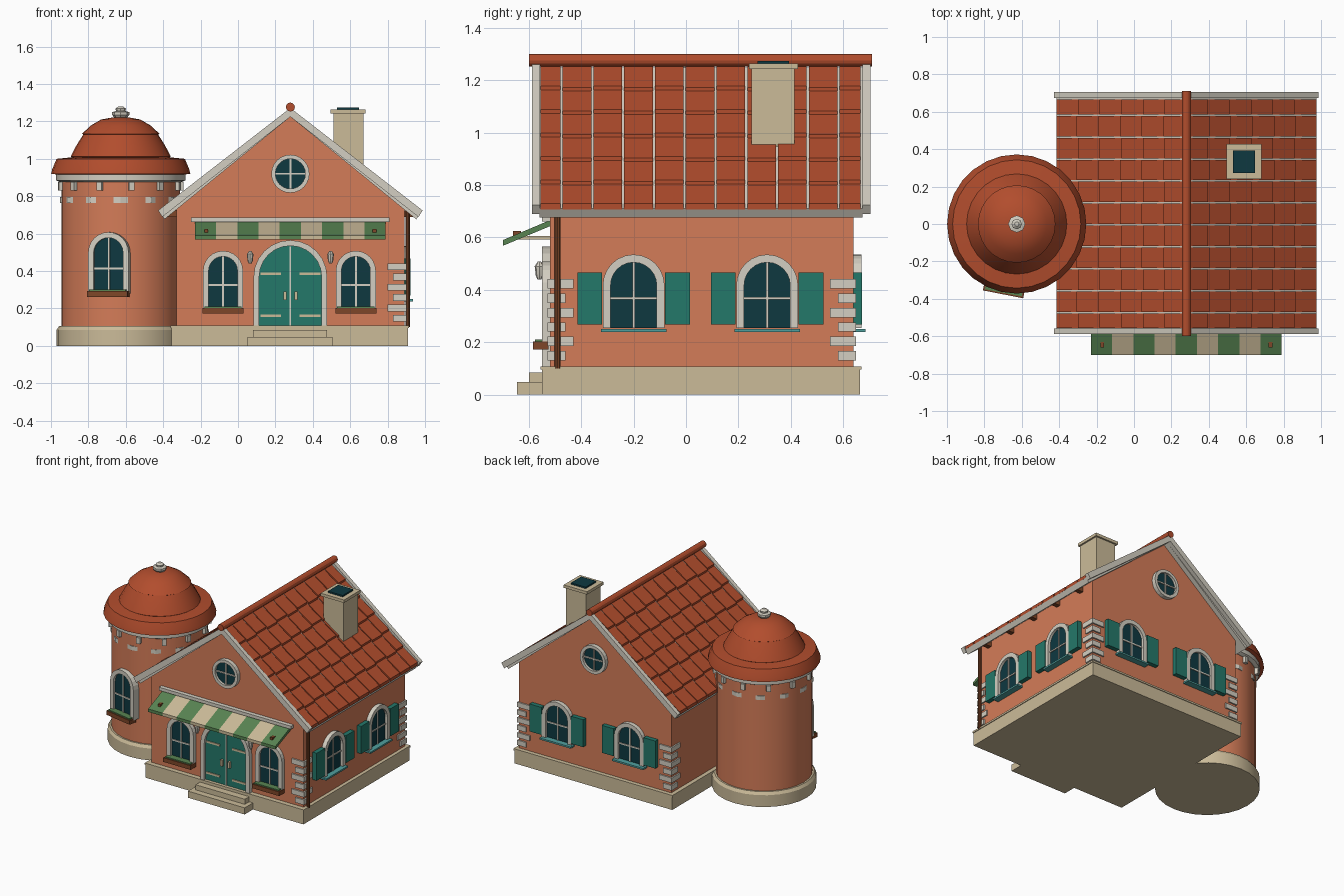
import bpy, bmesh
from math import sin, cos, pi, radians
from mathutils import Matrix, Vector

cube = bpy.data.objects.get("Cube")
if cube:
    bpy.data.objects.remove(cube)


def material(name, *rgb):
    col = [(c / 255 / 12.92 if c < 11 else ((c / 255 + 0.055) / 1.055) ** 2.4) for c in rgb] + [1]
    m = bpy.data.materials.new(name)
    m.use_nodes = True
    m.diffuse_color = col
    m.node_tree.nodes["Principled BSDF"].inputs["Base Color"].default_value = col
    return m


WALL = material("orange plaster", 212, 124, 88)
TILE = material("roof terracotta", 178, 77, 45)
STONE = material("tan stone", 203, 187, 153)
TRIM = material("pale trim", 212, 207, 194)
TEAL = material("teal paint", 36, 120, 106)
SILL = material("light teal", 80, 160, 158)
GLASS = material("dark glass", 14, 56, 64)
WOOD = material("brown wood", 126, 70, 40)
GREEN = material("awning green", 88, 132, 82)
I = Matrix.Identity(4)


def finish(name, bm, mat, M=I, smooth=False):
    bmesh.ops.recalc_face_normals(bm, faces=bm.faces)
    if smooth:
        for f in bm.faces:
            f.smooth = True
        for e in bm.edges:
            e.smooth = e.calc_face_angle(0) < radians(25)
    me = bpy.data.meshes.new(name)
    bm.to_mesh(me)
    bm.free()
    me.transform(M)
    me.materials.append(mat)
    ob = bpy.data.objects.new(name, me)
    bpy.context.collection.objects.link(ob)
    return ob


def prism(name, mat, pts, y0, y1, M=I):
    """Outline in x-z pushed along y."""
    bm = bmesh.new()
    a, b = [[bm.verts.new((x, y, z)) for x, z in pts] for y in (y0, y1)]
    bm.faces.new(a)
    bm.faces.new(b)
    for i in range(len(pts)):
        j = (i + 1) % len(pts)
        bm.faces.new((a[i], a[j], b[j], b[i]))
    return finish(name, bm, mat, M)


def box(name, mat, x0, x1, y0, y1, z0, z1, M=I):
    return prism(name, mat, [(x0, z0), (x1, z0), (x1, z1), (x0, z1)], y0, y1, M)


def lathe(name, mat, profile, centre, n=28, M=I):
    bm = bmesh.new()
    rings = [[bm.verts.new((r * cos(2 * pi * k / n), r * sin(2 * pi * k / n), z)) for k in range(n)]
             for r, z in profile]
    for a, b in zip(rings, rings[1:]):
        for k in range(n):
            bm.faces.new((a[k], a[k - 1], b[k - 1], b[k]))
    bm.faces.new(rings[0])
    bm.faces.new(rings[-1])
    return finish(name, bm, mat, Matrix.Translation(centre) @ M, True)


def place(x, y, deg):
    """Wall frame: local x runs along the wall, local -y points outward."""
    return Matrix.Translation((x, y, 0)) @ Matrix.Rotation(radians(deg), 4, 'Z')


def arch(w, z0, top, n=12):
    return [(w, z0)] + [(w * cos(pi * k / n), top - w + w * sin(pi * k / n)) for k in range(n + 1)] + [(-w, z0)]


def arched_opening(name, M, w, z0, top, fill, rim=0.03):
    prism(name + "_panel", fill, arch(w, z0, top), -0.012, 0.02, M)
    prism(name + "_frame", TRIM, arch(w + rim, z0, top + rim) + arch(w, z0, top)[::-1], -0.03, 0.02, M)


def arched_window(name, M, w, z0, top):
    arched_opening(name, M, w, z0, top, GLASS)
    mid = z0 + (top - z0) * 0.45
    box(name + "_bar_vertical", TRIM, -0.005, 0.005, -0.018, 0, z0, top, M)
    box(name + "_bar_horizontal", TRIM, -w, w, -0.018, 0, mid - 0.005, mid + 0.005, M)


def planter(name, M, z):
    box(name + "_box", WOOD, -0.11, 0.11, -0.065, -0.005, z - 0.03, z, M)
    box(name + "_plants", GREEN, -0.1, 0.1, -0.057, -0.012, z, z + 0.008, M)


def shuttered_window(name, M):
    arched_window(name, M, 0.088, 0.255, 0.505)
    box(name + "_sill", SILL, -0.125, 0.125, -0.045, 0.01, 0.238, 0.25, M)
    for side, s in (("left", 1), ("right", -1)):
        a, b = sorted((s * 0.12, s * 0.215))
        box(f"{name}_shutter_{side}", TEAL, a, b, -0.032, 0.005, 0.268, 0.467, M)


def round_window(name, M, z, r):
    def ring(q, n=24):
        return [(q * cos(2 * pi * k / n), z + q * sin(2 * pi * k / n)) for k in range(n + 1)]
    prism(name + "_glass", GLASS, ring(r)[:-1], -0.012, 0.02, M)
    outer, inner = ring(r + 0.022), ring(r)
    for k in range(24):
        prism(f"{name}_frame_{k}", TRIM, [outer[k], outer[k + 1], inner[k + 1], inner[k]], -0.03, 0.02, M)
    box(name + "_bar_vertical", TRIM, -0.005, 0.005, -0.02, 0, z - r, z + r, M)
    box(name + "_bar_horizontal", TRIM, -r, r, -0.02, 0, z - 0.005, z + 0.005, M)


# House body, with CX as the ridge line
CX, HALF, Y0, Y1 = 0.28, 0.61, -0.52, 0.64
MID = place(CX, 0, 0)
box("plinth", STONE, -0.355, 0.91, -0.55, 0.665, 0, 0.1)
box("plinth_lip", STONE, -0.36, 0.915, -0.555, 0.67, 0.095, 0.108)
prism("house_walls", WALL, [(-HALF, 0.1), (HALF, 0.1), (HALF, 0.757), (0, 1.23), (-HALF, 0.757)], Y0, Y1, MID)
box("lower_step", STONE, 0.05, 0.505, -0.645, -0.5, 0, 0.048)
box("upper_step", STONE, 0.08, 0.475, -0.6, -0.5, 0.048, 0.085)

# Roof: slab, bargeboards, stepped tile strips, rafters
SLOPE, RUN, ROWS = 0.775, 0.695, 6
cols = [-0.56] + [-0.475 + 0.1175 * k for k in range(10)] + [0.67]
for side, s in (("left", 1), ("right", -1)):
    def slope_band(top, run):
        return [(0, top), (s * run, top - SLOPE * run), (s * (run - 0.022), top - SLOPE * run - 0.035),
                (0, 1.225)]
    prism("roof_slab_" + side, TRIM, slope_band(1.25, RUN), -0.56, 0.675, MID)
    for end, a, b in (("front", -0.588, -0.558), ("back", 0.675, 0.705)):
        prism(f"bargeboard_{side}_{end}", TRIM, slope_band(1.272, RUN + 0.012), a, b, MID)
    for c, (a, b) in enumerate(zip(cols, cols[1:])):
        shift = 0.007 * (c % 2)
        pts = [(0, 1.245)]
        for r in range(ROWS):
            u0 = RUN * r / ROWS + (shift if r else 0)
            u1 = RUN * (r + 1) / ROWS + (shift if r < ROWS - 1 else 0)
            pts += [(s * u0, 1.254 - SLOPE * u0), (s * u1, 1.268 - SLOPE * u1)]
        pts.append((s * RUN, 1.245 - SLOPE * RUN))
        prism(f"tile_strip_{side}_{c}", TILE, pts, a + 0.004, b - 0.004, MID)
    for k in range(5):
        y = -0.41 + 0.234 * k
        x0, x1 = sorted((s * 0.6, s * 0.665))
        box(f"rafter_{side}_{k}", WOOD, x0, x1, y - 0.016, y + 0.016, 0.688, 0.725, MID)
lathe("ridge_cap", TILE, [(0.024, -0.6), (0.024, 0.71)], (CX, 0, 1.277), 12, Matrix.Rotation(-pi / 2, 4, 'X'))

# Chimney
box("chimney", STONE, 0.51, 0.67, 0.25, 0.415, 0.9, 1.245)
box("chimney_cap", STONE, 0.495, 0.682, 0.24, 0.427, 1.243, 1.264)
box("chimney_opening", GLASS, 0.53, 0.648, 0.274, 0.393, 1.26, 1.275)

# Front door
door = place(CX, Y0, 0)
arched_opening("door", door, 0.167, 0.108, 0.535, TEAL)
box("door_seam", TRIM, -0.004, 0.004, -0.016, 0, 0.108, 0.53, door)
for side, s in (("left", 1), ("right", -1)):
    for level, z in (("low", 0.16), ("high", 0.385)):
        a, b = sorted((s * 0.05, s * 0.16))
        box(f"door_hinge_{side}_{level}", STONE, a, b, -0.018, 0, z - 0.007, z + 0.007, door)
    box("door_handle_" + side, STONE, s * 0.03 - 0.008, s * 0.03 + 0.008, -0.03, 0, 0.245, 0.29, door)
    # Wall lantern
    lamp = place(CX + s * 0.215, Y0, 0)
    lathe("lantern_" + side, TRIM, [(0.008, 0.44), (0.014, 0.455), (0.018, 0.49), (0.006, 0.508)],
          lamp.translation + Vector((0, -0.04, 0)), 8)
    box("lantern_arm_" + side, WOOD, -0.005, 0.005, -0.04, 0, 0.495, 0.503, lamp)

# Front, side and back windows
for name, x in (("front_window_right", -0.08), ("front_window_left", 0.63)):
    arched_window(name, place(x, Y0, 0), 0.077, 0.2, 0.478)
    planter(name, place(x, Y0, 0), 0.203)
for k, y in enumerate((-0.2, 0.31)):
    shuttered_window(f"side_window_{k}", place(CX + HALF, y, 90))
for k, x in enumerate((-0.01, 0.57)):
    shuttered_window(f"back_window_{k}", place(x, Y1, 180))
round_window("front_gable_window", place(CX, Y0, 0), 0.92, 0.08)
round_window("back_gable_window", place(CX, Y1, 180), 0.92, 0.08)

# Striped awning
box("awning_header", TRIM, -0.25, 0.81, -0.55, -0.51, 0.662, 0.685)
for k in range(9):
    x = -0.23 + k * 0.1133
    stripe = prism(f"awning_stripe_{k}", STONE if k % 2 else GREEN,
                   [(-0.515, 0.668), (-0.7, 0.59), (-0.7, 0.568), (-0.515, 0.645)], x, x + 0.1133,
                   Matrix(((0, 1, 0, 0), (1, 0, 0, 0), (0, 0, 1, 0), (0, 0, 0, 1))))
    stripe.data.flip_normals()
for k, x in enumerate((-0.17, 0.73)):
    box(f"awning_bracket_{k}", STONE, x - 0.008, x + 0.008, -0.66, -0.51, 0.592, 0.606)
    box(f"awning_stud_{k}", WOOD, x - 0.01, x + 0.01, -0.66, -0.63, 0.6, 0.625)

# Corner stones and drainpipe
for c, (x, y, sx, sy) in enumerate(((0.89, Y0, -1, 1), (0.89, Y1, -1, -1), (-0.33, Y1, 1, -1))):
    for k in range(6):
        d = 0.09 if k % 2 else 0.06
        xa, xb = sorted((x - sx * 0.01, x + sx * d))
        ya, yb = sorted((y - sy * 0.01, y + sy * d))
        z = 0.13 + 0.055 * k
        box(f"corner_stone_{c}_{k}", TRIM, xa, xb, ya, yb, z, z + 0.036)
lathe("drainpipe", WOOD, [(0.012, 0.1), (0.012, 0.74)], (0.908, -0.49, 0), 10)

# Round tower
T = Vector((-0.627, 0, 0))
lathe("tower_base", STONE, [(0.343, 0), (0.343, 0.085), (0.33, 0.105)], T)
lathe("tower_wall", WALL, [(0.318, 0.1), (0.318, 0.9)], T)
lathe("tower_broken_band", TRIM, [(0.324, 0.765), (0.324, 0.795)], T, 12)
lathe("tower_frieze", TRIM, [(0.325, 0.875), (0.345, 0.885), (0.345, 0.925)], T)
for k in range(12):
    M = place(T.x, T.y, 10 + 30 * k)
    box(f"tower_dentil_{k}", TRIM, -0.014, 0.014, -0.338, -0.3, 0.83, 0.875, M)
lathe("tower_roof", TILE, [(0.33, 0.915), (0.372, 0.92), (0.366, 0.945), (0.343, 1.0), (0.262, 1.008), (0.268, 1.012),
                           (0.235, 1.075), (0.2, 1.13), (0.207, 1.134), (0.16, 1.178), (0.105, 1.21), (0.04, 1.222)], T)
lathe("tower_finial", TRIM, [(0.03, 1.215), (0.046, 1.235), (0.046, 1.25), (0.025, 1.255), (0.028, 1.268), (0.012, 1.28)], T, 8)
tower_front = place(T.x, T.y, -11) @ Matrix.Translation((0, -0.318, 0))
arched_window("tower_window", tower_front, 0.08, 0.28, 0.578)
planter("tower_window", tower_front, 0.292)
